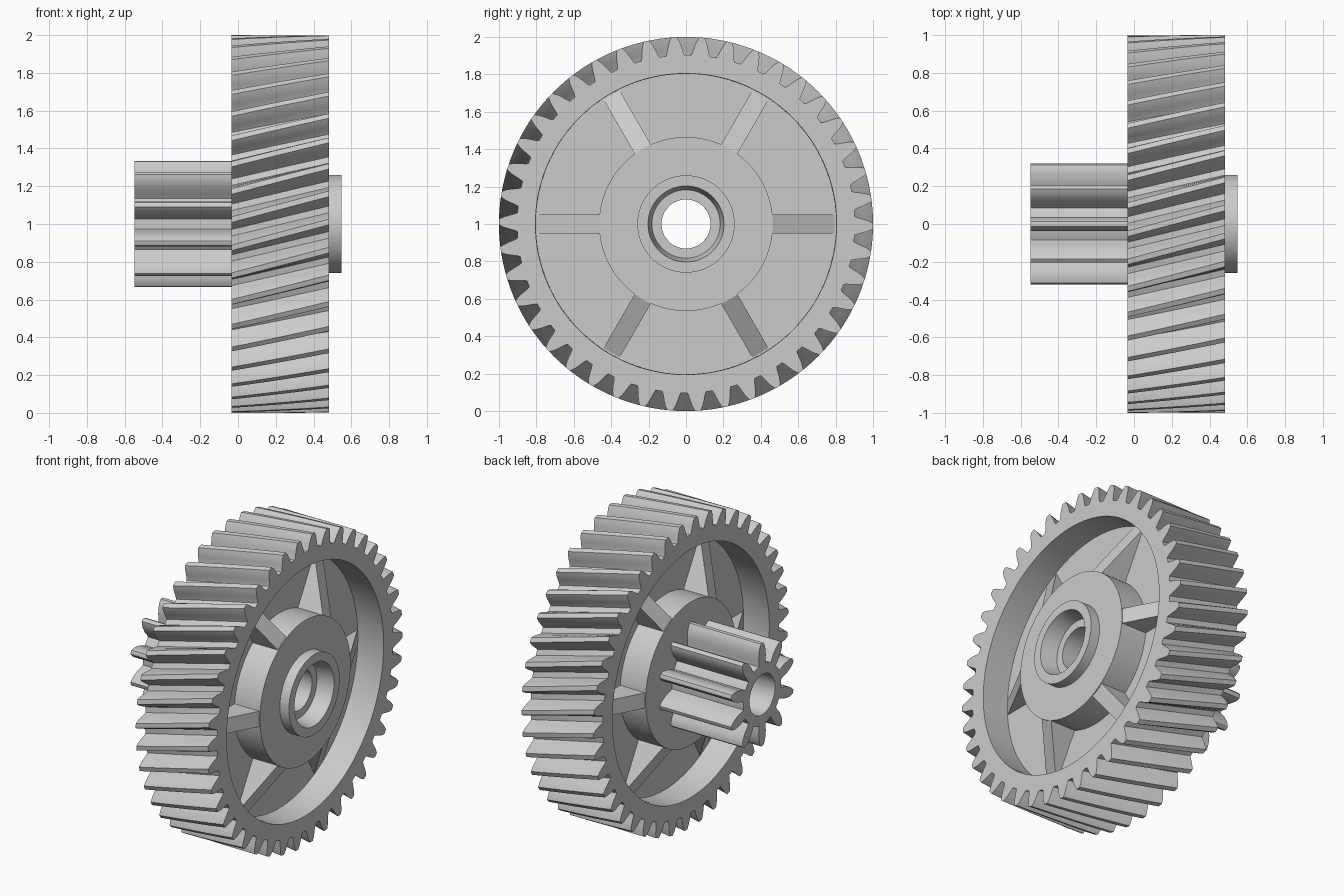
import bpy, bmesh
from math import cos, sin, pi, radians, tau
from mathutils import Matrix, Vector

if "Cube" in bpy.data.objects:
    bpy.data.objects.remove(bpy.data.objects["Cube"])

grey = bpy.data.materials.new("light_grey")
grey.use_nodes = True
colour = (0.6, 0.6, 0.6, 1)
grey.diffuse_color = colour
grey.node_tree.nodes["Principled BSDF"].inputs["Base Color"].default_value = colour

X0, X1 = -0.035, 0.483         # wheel faces along the axle
END = 0.548                    # outer ends of pinion and collar
MID = (X0 + X1) / 2
BORE = 0.131


def finish(name, bm):
    bmesh.ops.recalc_face_normals(bm, faces=bm.faces)
    mesh = bpy.data.meshes.new(name)
    bm.to_mesh(mesh)
    bm.free()
    mesh.materials.append(grey)
    ob = bpy.data.objects.new(name, mesh)
    bpy.context.collection.objects.link(ob)
    ob.location.z = 1
    bpy.ops.object.select_all(action='DESELECT')
    ob.select_set(True)
    bpy.context.view_layer.objects.active = ob
    bpy.ops.object.shade_smooth_by_angle(angle=radians(32))
    return ob


def loft(name, rings):
    """Join equal rings of (x, radius, angle) points into a closed solid."""
    bm = bmesh.new()
    loops = [[bm.verts.new((x, r * cos(a), r * sin(a))) for x, r, a in ring]
             for ring in rings]
    n = len(loops[0])
    for k, loop in enumerate(loops):
        nxt = loops[(k + 1) % len(loops)]
        for i in range(n):
            j = (i + 1) % n
            bm.faces.new((loop[i], loop[j], nxt[j], nxt[i]))
    return finish(name, bm)


def lathe(name, profile, segments=120):
    return loft(name, [[(x, r, tau * i / segments) for i in range(segments)]
                       for x, r in profile])


def gear(name, count, half_tooth, phase, start, end, inner, twist=0, steps=1):
    """half_tooth lists (pitch fraction, radius) from root to tip."""
    root = half_tooth[0][1]
    tooth = half_tooth + [(-f, r) for f, r in reversed(half_tooth) if f] + [(0.5, root)]
    pitch = tau / count
    points = [(r, phase + pitch * (k + f)) for k in range(count) for f, r in tooth]
    rings = []
    for s in range(steps + 1):
        t = s / steps
        x = start + (end - start) * t
        rings.append([(x, r, a + twist * (1 - t)) for r, a in points])
    rings.append([(end, inner, a) for r, a in points])
    rings.append([(start, inner, a + twist) for r, a in points])
    return loft(name, rings)


# Helical toothed rim
gear("helical_rim", 42,
     [(-0.37, 0.903), (-0.32, 0.917), (-0.26, 0.945), (-0.19, 0.975),
      (-0.1, 1.0), (0, 1.0)],
     radians(90 - 0.65) + pi / 42, X0, X1, 0.805, twist=radians(7.9), steps=10)

# Straight toothed pinion
gear("pinion", 10,
     [(-0.28, 0.195), (-0.25, 0.215), (-0.235, 0.25), (-0.175, 0.29),
      (-0.12, 0.315), (-0.06, 0.332), (0, 0.334)],
     pi / 2, -END, X0, BORE)

# Hub, web and bored collar
WEB = 0.075
lathe("hub_and_web", [
    (X0, BORE), (X0, 0.465), (MID - WEB, 0.465), (MID - WEB, 0.82),
    (MID + WEB, 0.82), (MID + WEB, 0.465), (X1, 0.465), (X1, 0.26),
    (END, 0.26), (END, 0.203), (0.44, 0.182), (0.44, BORE)])

# Sloping ribs on both sides of the web
bm = bmesh.new()
side = [(0.44, MID), (0.455, X1 - 0.001), (0.795, MID + WEB + 0.002), (0.795, MID)]
for k in range(6):
    turn = Matrix.Rotation(k * pi / 3, 3, 'X')
    for flip in (1, -1):
        a, b = [[bm.verts.new(turn @ Vector((MID + flip * (x - MID), r, w)))
                 for r, x in side] for w in (-0.05, 0.05)]
        bm.faces.new(a)
        bm.faces.new(b[::-1])
        for i in range(4):
            j = (i + 1) % 4
            bm.faces.new((a[i], b[i], b[j], a[j]))
finish("web_ribs", bm)
